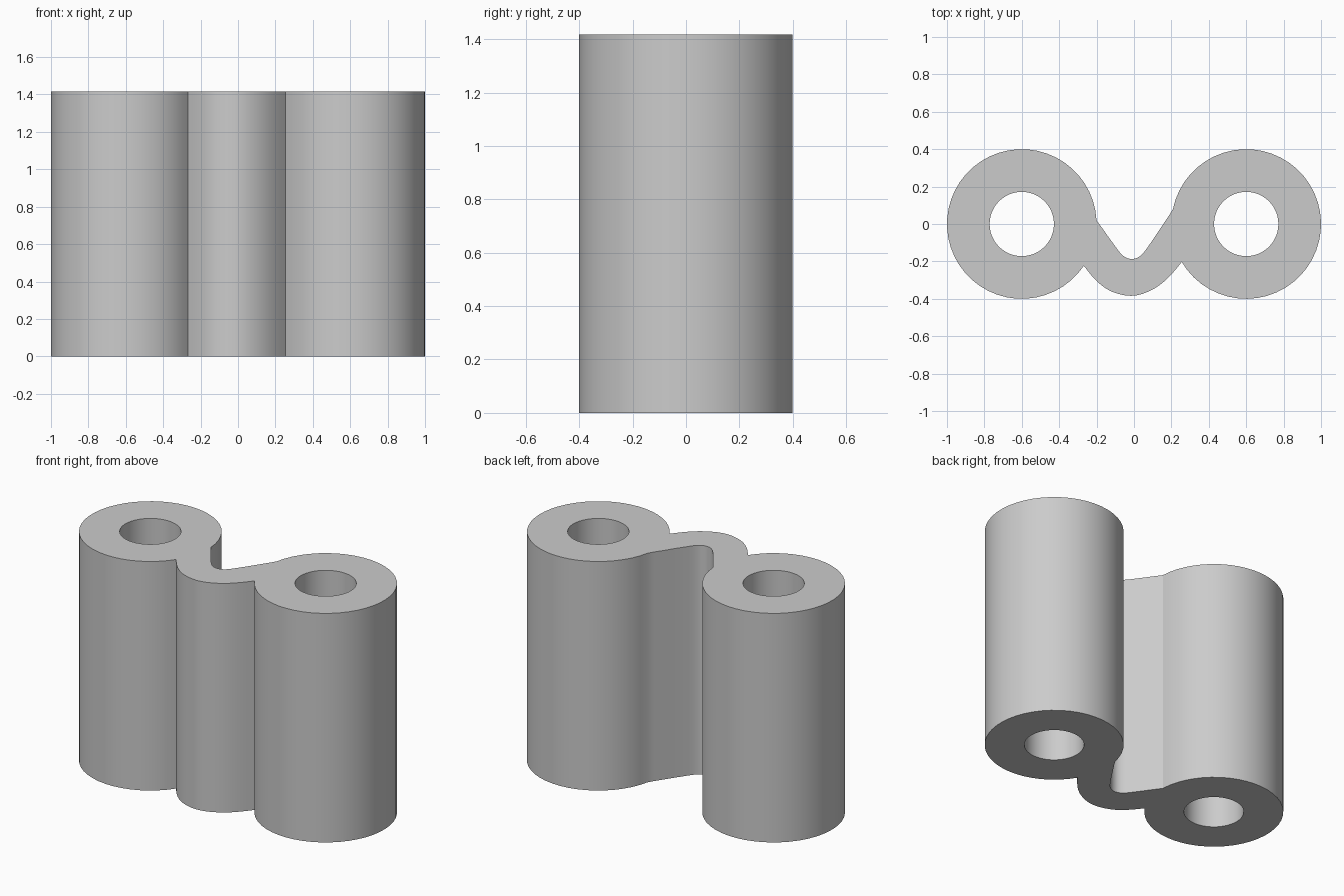
import bpy, bmesh
from math import sin, cos, atan2, tau
from mathutils import Vector

HEIGHT = 1.417
OUTER, BORE, OFFSET, SEGMENTS = 0.4, 0.172, 0.6, 48

cube = bpy.data.objects.get("Cube")
if cube:
    bpy.data.objects.remove(cube, do_unlink=True)

grey = bpy.data.materials.new("plain grey")
grey.use_nodes = True
colour = (0.6, 0.6, 0.6, 1)
grey.diffuse_color = colour
grey.node_tree.nodes["Principled BSDF"].inputs["Base Color"].default_value = colour


def arc(cx, start, end):
    """Clockwise arc on a tube's outer wall between two joint points."""
    a = atan2(start[1], start[0] - cx)
    sweep = (a - atan2(end[1], end[0] - cx)) % tau
    n = round(sweep / tau * SEGMENTS)
    return [(cx + OUTER * cos(a - sweep * i / n), OUTER * sin(a - sweep * i / n))
            for i in range(n + 1)]


def smooth_path(points, steps=3):
    """Catmull-Rom curve through the points, without its two ends."""
    p = [Vector(q) for q in points]
    p = [2 * p[0] - p[1]] + p + [2 * p[-1] - p[-2]]
    out = []
    for a, b, c, d in zip(p, p[1:], p[2:], p[3:]):
        for i in range(steps):
            t = i / steps
            v = (2*b + (c - a)*t + (2*a - 5*b + 4*c - d)*t*t
                 + (3*b - a - 3*c + d)*t**3) / 2
            out.append(v.to_tuple())
    return out[1:]


# Curved web between the tubes: back edge left to right, front edge right to left
back = [(-0.2, 0.02), (-0.1, -0.12), (-0.06, -0.168), (-0.016, -0.187),
        (0.035, -0.17), (0.09, -0.1), (0.15, -0.01), (0.21, 0.08)]
front = [(0.26, -0.2), (0.17, -0.3), (0.08, -0.36), (-0.016, -0.384),
         (-0.12, -0.361), (-0.2, -0.305), (-0.27, -0.222)]

outline = (arc(-OFFSET, front[-1], back[0]) + smooth_path(back)
           + arc(OFFSET, back[-1], front[0]) + smooth_path(front))
bores = [[(cx + BORE * cos(tau * i / SEGMENTS), BORE * sin(tau * i / SEGMENTS))
          for i in range(SEGMENTS)] for cx in (-OFFSET, OFFSET)]

# Fill the profile around the bores and extrude it to full height
bm = bmesh.new()
edges = []
for loop in [outline] + bores:
    verts = [bm.verts.new((x, y, 0)) for x, y in loop]
    edges += [bm.edges.new((v, verts[i - 1])) for i, v in enumerate(verts)]
bmesh.ops.triangle_fill(bm, edges=edges, use_beauty=True, normal=(0, 0, 1))
top = bmesh.ops.extrude_face_region(bm, geom=bm.faces[:], use_keep_orig=True)
bmesh.ops.translate(bm, vec=(0, 0, HEIGHT),
                    verts=[g for g in top["geom"] if isinstance(g, bmesh.types.BMVert)])
bmesh.ops.recalc_face_normals(bm, faces=bm.faces[:])

mesh = bpy.data.meshes.new("twin_tube_connector")
bm.to_mesh(mesh)
bm.free()
mesh.materials.append(grey)
body = bpy.data.objects.new("twin_tube_connector", mesh)
bpy.context.collection.objects.link(body)

bpy.ops.object.select_all(action="DESELECT")
body.select_set(True)
bpy.context.view_layer.objects.active = body
bpy.ops.object.shade_smooth_by_angle(angle=0.4)
